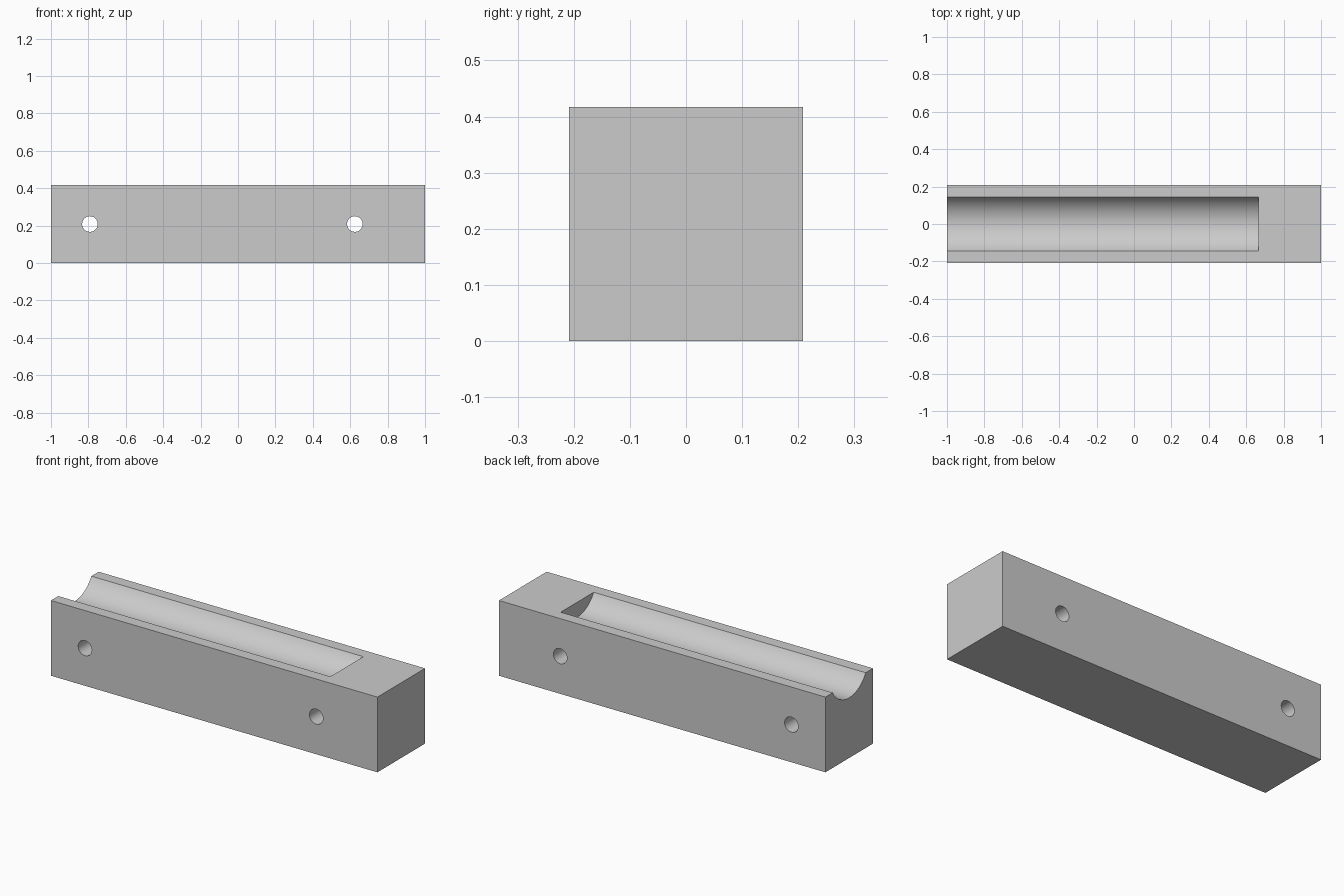
import bpy
import math

default = bpy.data.objects.get("Cube")
if default:
    bpy.data.objects.remove(default, do_unlink=True)

U = 1 / 24                      # design unit: the block is 48 x 10 x 10
LENGTH, SIDE = 48 * U, 10 * U
GROOVE_R, GROOVE_LEN = 4 * U, 40 * U
HOLE_R = U

grey = bpy.data.materials.new("plain grey")
grey.use_nodes = True
colour = (0.6, 0.6, 0.6, 1)
grey.diffuse_color = colour
grey.node_tree.nodes["Principled BSDF"].inputs["Base Color"].default_value = colour


def cylinder_cutter(name, radius, depth, location, rotation, sides):
    bpy.ops.mesh.primitive_cylinder_add(vertices=sides, radius=radius, depth=depth,
                                        location=location, rotation=rotation)
    cutter = bpy.context.object
    cutter.name = name
    cutter.hide_render = True
    cutter.data.materials.append(grey)
    return cutter


# Square bar
bpy.ops.mesh.primitive_cube_add(size=1, location=(0, 0, SIDE / 2))
block = bpy.context.object
block.name = "grooved_block"
block.scale = (LENGTH, SIDE, SIDE)
bpy.ops.object.transform_apply(location=True, rotation=True, scale=True)
block.data.materials.append(grey)

# Round groove in the top, open at the right end; its axis lies above the block
overrun = 2 * U
groove_end = -LENGTH / 2 + GROOVE_LEN
cutters = [cylinder_cutter("groove_cutter", GROOVE_R, GROOVE_LEN + overrun,
                           (groove_end - (GROOVE_LEN + overrun) / 2, 0, SIDE + 2 * U),
                           (0, math.pi / 2, 0), 96)]

# Two cross holes from front to back
for name, x in (("right_hole_cutter", -19 * U), ("left_hole_cutter", 15 * U)):
    cutters.append(cylinder_cutter(name, HOLE_R, SIDE * 1.5, (x, 0, SIDE / 2),
                                   (math.pi / 2, 0, 0), 48))

# Cut, then discard the cutters
bpy.ops.object.select_all(action='DESELECT')
block.select_set(True)
bpy.context.view_layer.objects.active = block
for cutter in cutters:
    mod = block.modifiers.new(cutter.name, 'BOOLEAN')
    mod.operation = 'DIFFERENCE'
    mod.solver = 'EXACT'
    mod.object = cutter
    bpy.ops.object.modifier_apply(modifier=mod.name)
    bpy.data.objects.remove(cutter, do_unlink=True)

bpy.ops.object.shade_smooth_by_angle(angle=math.radians(30))
